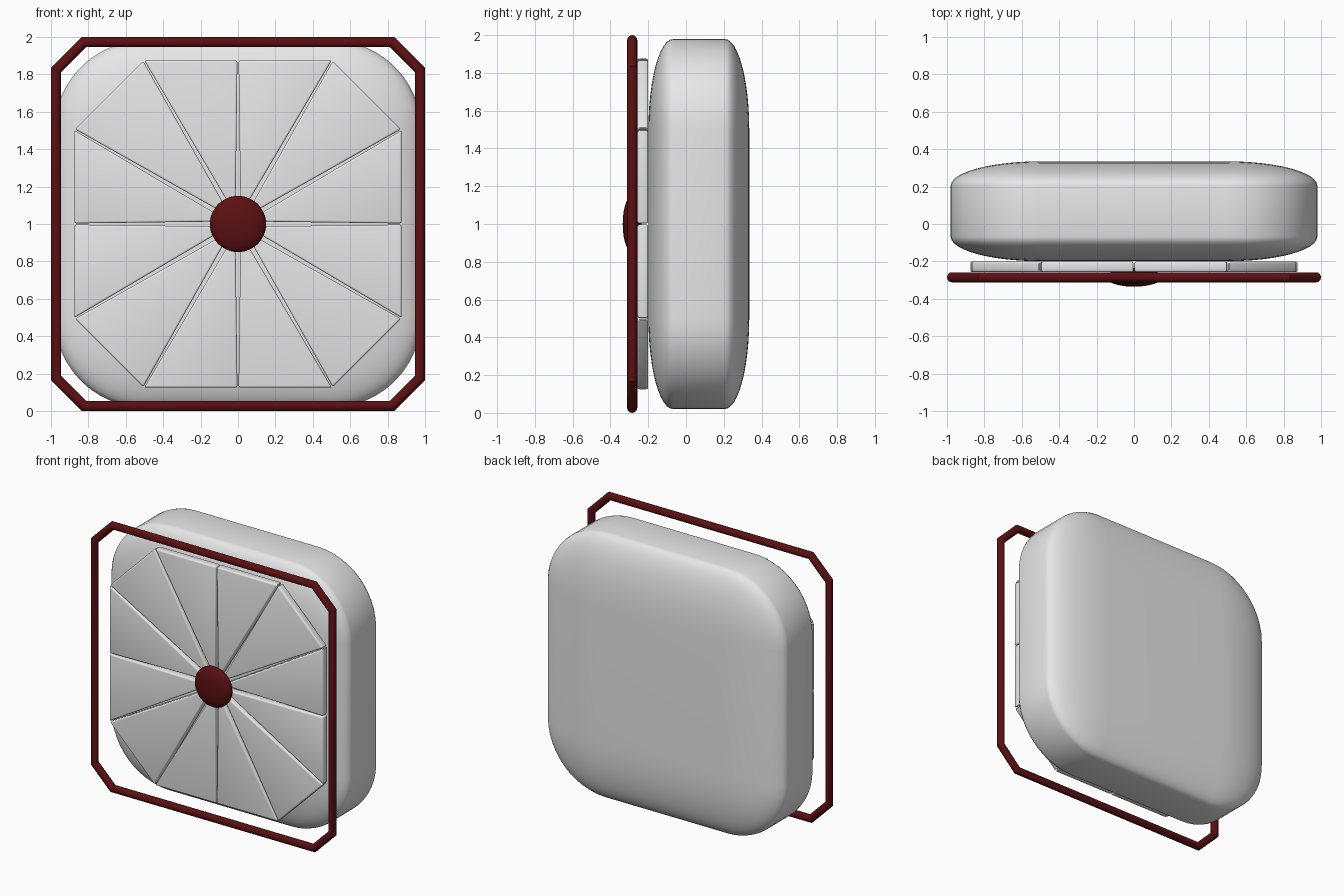
import bpy, bmesh, math
from math import sin, cos, pi
from mathutils import Vector

cube = bpy.data.objects.get("Cube")
if cube:
    bpy.data.objects.remove(cube, do_unlink=True)


def make_material(name, rgb):
    mat = bpy.data.materials.new(name)
    mat.use_nodes = True
    mat.diffuse_color = (*rgb, 1)
    mat.node_tree.nodes["Principled BSDF"].inputs["Base Color"].default_value = (*rgb, 1)
    return mat


grey = make_material("light grey", (0.8, 0.8, 0.8))
red = make_material("dark red", (0.105, 0.005, 0.006))
CENTRE = Vector((0, 0, 1))


def finish(bm, name, mat, smooth_angle):
    bmesh.ops.recalc_face_normals(bm, faces=bm.faces)
    mesh = bpy.data.meshes.new(name)
    bm.to_mesh(mesh)
    bm.free()
    mesh.materials.append(mat)
    obj = bpy.data.objects.new(name, mesh)
    bpy.context.collection.objects.link(obj)
    bpy.ops.object.select_all(action='DESELECT')
    obj.select_set(True)
    bpy.context.view_layer.objects.active = obj
    bpy.ops.object.shade_smooth_by_angle(angle=math.radians(smooth_angle))
    return obj


# Body: heavily rounded cube squashed front to back
bm = bmesh.new()
bmesh.ops.create_cube(bm, size=2)
bmesh.ops.bevel(bm, geom=bm.edges[:], offset=0.49, segments=12, profile=0.5, affect='EDGES')
bmesh.ops.scale(bm, vec=(0.98, 0.267, 0.98), verts=bm.verts)
bmesh.ops.translate(bm, vec=CENTRE + Vector((0, 0.068, 0)), verts=bm.verts)
finish(bm, "body", grey, 60)

# Panel slabs: twelve wedges forming a square with cut corners
FRONT, BACK, GAP = -0.257, -0.2, 0.003
rim = []
for i in range(12):
    a = i * pi / 6
    reach = 0.875 if i % 3 == 0 else 1.008
    rim.append(Vector((reach * cos(a), 0, reach * sin(a))))
for i in range(12):
    p, q = rim[i], rim[(i + 1) % 12]
    mid = (p + q).normalized()
    # Pull each wedge in evenly from its neighbours
    side_p = Vector((-p.z, 0, p.x)).normalized() * GAP
    side_q = Vector((q.z, 0, -q.x)).normalized() * GAP
    outline = [mid * 0.05, p + side_p, q + side_q]
    bm = bmesh.new()
    face = bm.faces.new([bm.verts.new(CENTRE + v + Vector((0, FRONT, 0))) for v in outline])
    ext = bmesh.ops.extrude_face_region(bm, geom=[face])
    moved = [v for v in ext["geom"] if isinstance(v, bmesh.types.BMVert)]
    bmesh.ops.translate(bm, vec=(0, BACK - FRONT, 0), verts=moved)
    bmesh.ops.bevel(bm, geom=bm.edges[:], offset=0.011, segments=3, profile=0.5,
                    affect='EDGES', clamp_overlap=True)
    finish(bm, f"panel_{i + 1}", grey, 35)

# Frame: mitred round tube around a square with cut corners
RADIUS, SIDES, OUT, CUT = 0.027, 16, 0.973, 0.824
path = []
for k in range(4):
    for x, z in ((OUT, CUT), (CUT, OUT)):
        c, s = round(cos(k * pi / 2)), round(sin(k * pi / 2))
        path.append(Vector((x * c - z * s, 0, x * s + z * c)))
bm = bmesh.new()
rings = []
for i, p in enumerate(path):
    into = (p - path[i - 1]).normalized()
    away = (path[(i + 1) % 8] - p).normalized()
    mitre = (into - away).normalized() / cos(pi / 8)
    ring = []
    for j in range(SIDES):
        a = 2 * pi * j / SIDES
        offset = mitre * RADIUS * cos(a) + Vector((0, RADIUS * sin(a) - 0.285, 0))
        ring.append(bm.verts.new(CENTRE + p + offset))
    rings.append(ring)
for i in range(8):
    a, b = rings[i], rings[(i + 1) % 8]
    for j in range(SIDES):
        n = (j + 1) % SIDES
        bm.faces.new((a[j], a[n], b[n], b[j]))
finish(bm, "frame", red, 35)

# Hub: flattened ball over the meeting point of the panels
bm = bmesh.new()
bmesh.ops.create_uvsphere(bm, u_segments=40, v_segments=20, radius=1)
bmesh.ops.scale(bm, vec=(0.15, 0.05, 0.15), verts=bm.verts)
bmesh.ops.translate(bm, vec=CENTRE + Vector((0, -0.285, 0)), verts=bm.verts)
finish(bm, "hub", red, 60)
